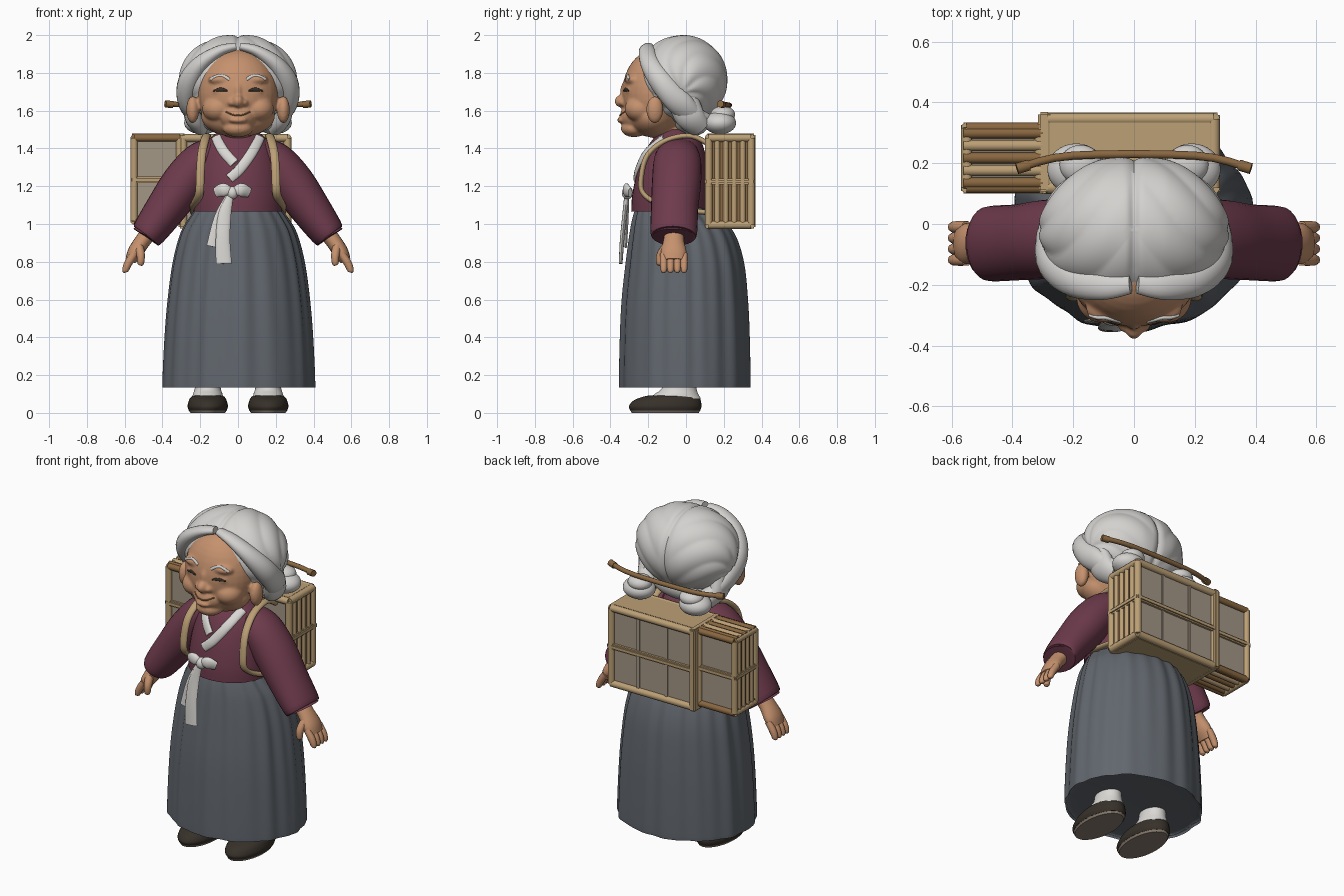
import bpy, bmesh
from math import sin, cos, pi, sqrt, exp, atan2
from mathutils import Vector, Matrix

if "Cube" in bpy.data.objects:
    bpy.data.objects.remove(bpy.data.objects["Cube"])

def material(name, *rgb):
    m = bpy.data.materials.new(name)
    m.use_nodes = True
    m.diffuse_color = (*rgb, 1)
    m.node_tree.nodes["Principled BSDF"].inputs["Base Color"].default_value = (*rgb, 1)
    return m

skin = material("skin", .56, .285, .155)
plum = material("plum cloth", .155, .043, .072)
slate = material("slate cloth", .12, .135, .155)
silver = material("silver hair", .65, .64, .62)
white = material("white cloth", .70, .69, .66)
tan = material("tan cane", .50, .35, .18)
panel = material("grey wicker panel", .37, .31, .235)
brown = material("brown wood", .25, .135, .052)
dark = material("dark leather", .038, .030, .022)
sole_mat = material("sole", .26, .21, .165)
built = []

def finish(bm, name, mat):
    bmesh.ops.recalc_face_normals(bm, faces=bm.faces)
    me = bpy.data.meshes.new(name)
    bm.to_mesh(me)
    bm.free()
    me.materials.append(mat)
    ob = bpy.data.objects.new(name, me)
    bpy.context.scene.collection.objects.link(ob)
    built.append(ob)
    return ob

def smooth(pts, k=5):
    """Catmull-Rom resampling of tuples of any length."""
    p = [pts[0]] + list(pts) + [pts[-1]]
    out = []
    for i in range(1, len(p) - 2):
        for t in (j / k for j in range(k)):
            out.append(tuple(b + .5*t*(c - a + t*(2*a - 5*b + 4*c - d + t*(3*(b - c) + d - a)))
                             for a, b, c, d in zip(*p[i-1:i+3])))
    return out + [tuple(pts[-1])]

def skin_rings(name, rings, mat):
    """Bridge closed rings of points and cap both ends."""
    bm = bmesh.new()
    vs = [[bm.verts.new(p) for p in r] for r in rings]
    n = len(vs[0])
    for a, b in zip(vs, vs[1:]):
        for i in range(n):
            bm.faces.new((a[i], a[(i+1) % n], b[(i+1) % n], b[i]))
    bm.faces.new(vs[0])
    bm.faces.new(vs[-1])
    return finish(bm, name, mat)

def tower(name, profile, mat, x=0, n=40, ripple=lambda a, z: 0, k=5):
    """Stack of horizontal ellipses: (z, centre y, x radius, y radius)."""
    angles = [2 * pi * i / n for i in range(n)]
    return skin_rings(name, [[(x + rx * (1 + ripple(a, z)) * cos(a), cy + ry * (1 + ripple(a, z)) * sin(a), z)
                              for a in angles] for z, cy, rx, ry in smooth(profile, k)], mat)

def sweep(name, path, mat, ref=(0, 1, 0), n=14, k=5):
    """Ellipse swept on a path: (x, y, z, side radius, radius along ref)."""
    pts = smooth(path, k)
    rings = []
    for i, p in enumerate(pts):
        t = Vector(pts[min(i+1, len(pts)-1)][:3]) - Vector(pts[max(i-1, 0)][:3])
        u = t.cross(Vector(ref)).normalized()
        v = u.cross(t).normalized()
        rings.append([Vector(p[:3]) + u * p[3] * cos(a) + v * p[4] * sin(a)
                      for a in (2 * pi * j / n for j in range(n))])
    return skin_rings(name, rings, mat)

def rod(name, pts, r, mat, ref=(0, 1, 0)):
    return sweep(name, [(*p, r, r) for p in pts], mat, ref, 10, 4)

def blob(name, loc, rad, mat, u=32, v=20):
    bm = bmesh.new()
    bmesh.ops.create_uvsphere(bm, u_segments=u, v_segments=v, radius=1,
                              matrix=Matrix.Translation(loc) @ Matrix.Diagonal((*rad, 1)))
    return finish(bm, name, mat)

def box(name, lo, hi, mat, bevel=.012):
    lo, hi = Vector(lo), Vector(hi)
    bm = bmesh.new()
    bmesh.ops.create_cube(bm, size=1, matrix=Matrix.Translation((lo + hi) / 2) @ Matrix.Diagonal((*(hi - lo), 1)))
    bmesh.ops.bevel(bm, geom=bm.edges[:], offset=bevel, segments=2, affect='EDGES')
    return finish(bm, name, mat)

# Skirt with gathered pleats and a closed underside
def pleats(a, z):
    return .014 * cos(22 * a + sin(3 * a)) * (.3 + z * .8) + .01 * cos(13 * a + 1) + .007 * cos(7 * a)

tower("skirt", [(.165, 0, .1, .08), (.155, 0, .36, .31), (.145, -.005, .395, .34), (.155, -.005, .402, .347),
                (.4, -.005, .39, .342), (.6, -.005, .373, .332), (.8, -.005, .345, .31),
                (.95, -.02, .305, .275), (1.03, -.05, .26, .23), (1.1, -.08, .21, .18)], slate, n=144, ripple=pleats)

# Jacket body
torso = [(1.065, -.085, .235, .205), (1.15, -.08, .235, .205), (1.27, -.07, .222, .19),
         (1.38, -.06, .195, .16), (1.45, -.05, .15, .125), (1.5, -.05, .09, .085)]
tower("jacket", torso, plum)

def chest(x, z):
    for a, b in zip(torso, torso[1:]):
        if a[0] <= z <= b[0]:
            t = (z - a[0]) / (b[0] - a[0])
            _, cy, rx, ry = (p + t * (q - p) for p, q in zip(a, b))
            return cy - ry * sqrt(max(0, 1 - (x / rx)**2))

# Crossed collar
for name, ends in (("collar_under", ((-.115, 1.46), (-.08, 1.39), (-.02, 1.32))),
                   ("collar_over", ((.115, 1.46), (.075, 1.38), (.01, 1.29), (-.045, 1.24)))):
    sweep(name, [(x, chest(x, z) - .004, z, .027, .012) for x, z in ends], white)

# Bow and hanging ribbons
blob("bow_knot", (-.03, -.31, 1.165), (.03, .03, .034), white)
for tip in (.06, -.12):
    sweep("bow_loop", [(-.03, -.31, 1.165, .015, .015), ((tip - .03) / 2, -.315, 1.18, .036, .02),
                       (tip, -.295, 1.165, .026, .012)], white)
sweep("long_ribbon", [(-.04, -.315, 1.15, .018, .012), (-.07, -.325, 1.05, .034, .012),
                      (-.08, -.338, .92, .038, .012), (-.075, -.346, .79, .042, .01)], white)
sweep("short_ribbon", [(-.05, -.31, 1.15, .016, .01), (-.1, -.314, 1.03, .028, .01),
                       (-.135, -.32, .88, .032, .008)], white)

# Arms, hands, straps and feet
for s, side in ((1, "left"), (-1, "right")):
    sweep(side + "_sleeve", [(s*.11, -.04, 1.395, .07, .1), (s*.195, -.045, 1.335, .102, .125),
                             (s*.285, -.05, 1.22, .116, .13), (s*.38, -.06, 1.085, .107, .125),
                             (s*.48, -.065, .945, .088, .122), (s*.478, -.065, .95, .065, .095)], plum, n=28)
    sweep(side + "_hand", [(s*.45, -.06, .98, .042, .05), (s*.505, -.065, .91, .042, .055),
                           (s*.545, -.065, .85, .04, .068), (s*.57, -.065, .805, .028, .06)], skin, n=18)
    for y in (-.118, -.082, -.046, -.01):
        sweep(side + "_finger", [(s*.55, y, .84, .02, .02), (s*.582, y, .79, .021, .02),
                                 (s*.597, y, .752, .016, .016), (s*.598, y, .742, .006, .006)], skin, n=10)
    sweep(side + "_thumb", [(s*.525, -.1, .885, .025, .025), (s*.515, -.135, .835, .022, .022),
                            (s*.515, -.14, .79, .017, .017), (s*.516, -.14, .78, .006, .006)], skin, n=10)
    sweep(side + "_strap", [(s*x, y, z, .014, .023) for x, y, z in (
        (.16, .14, 1.41), (.165, .03, 1.465), (.175, -.1, 1.445), (.192, -.2, 1.37), (.2, -.235, 1.26),
        (.205, -.225, 1.16), (.235, -.1, 1.09), (.23, .12, 1.06))], tan, ref=(1, 0, 0))
    tower(side + "_sole", [(0, -.11, .092, .178), (.014, -.11, .1, .185)], sole_mat, s*.16, k=1)
    tower(side + "_shoe", [(.012, -.11, .1, .185), (.035, -.11, .107, .192), (.065, -.1, .1, .178),
                           (.085, -.08, .088, .15), (.092, -.07, .07, .125)], dark, s*.16)
    tower(side + "_sock", [(.075, -.06, .084, .14), (.1, -.05, .078, .115), (.135, -.035, .068, .09),
                           (.22, -.03, .064, .08)], white, s*.16)

# Head: overlapping forms fused into one soft surface
first = len(built)
for name, loc, rad in (("head", (0, -.16, 1.69), (.212, .178, .235)), ("neck", (0, -.08, 1.47), (.09, .085, .09)),
                       ("muzzle", (0, -.265, 1.57), (.1, .085, .075)), ("chin", (0, -.275, 1.505), (.08, .07, .045)),
                       ("jaw", (0, -.18, 1.57), (.195, .125, .11)), ("nose", (0, -.342, 1.65), (.03, .036, .034)),
                       ("bridge", (0, -.315, 1.70), (.024, .034, .06)), ("lip", (0, -.335, 1.55), (.05, .03, .018))):
    blob(name, loc, rad, skin)
for s in (1, -1):
    for name, loc, rad in (("cheek", (s*.108, -.24, 1.61), (.082, .085, .07)),
                           ("nostril", (s*.032, -.33, 1.642), (.022, .026, .02)),
                           ("brow", (s*.085, -.275, 1.765), (.075, .05, .03)),
                           ("lid", (s*.09, -.288, 1.705), (.048, .032, .026)),
                           ("ear", (s*.24, -.165, 1.605), (.034, .045, .072))):
        blob(name, loc, rad, skin)
bpy.ops.object.select_all(action='DESELECT')
for ob in built[first:]:
    ob.select_set(True)
head = built[first]
del built[first + 1:]
bpy.context.view_layer.objects.active = head
bpy.ops.object.join()
fuse = head.modifiers.new("fuse", 'REMESH')
fuse.mode, fuse.voxel_size = 'VOXEL', .008
soften = head.modifiers.new("soften", 'SMOOTH')
soften.iterations = 6
for mod in ("fuse", "soften"):
    bpy.ops.object.modifier_apply(modifier=mod)
bpy.context.view_layer.update()

def on_face(pts, lift):
    return [head.ray_cast((x, -1, z), (0, 1, 0))[1] + Vector((0, -lift, 0)) for x, z in pts]

# Mouth, eyes and eyebrows laid on the face
steps = (0, .25, .5, .75, 1)
rod("mouth", on_face([(.065 * t, 1.575 + .02 * t * t) for t in (-1, -.5, 0, .5, 1)], 0), .004, brown, (0, 0, 1))
for s, side in ((1, "left"), (-1, "right")):
    eye = on_face([(s * (.055 + .075 * t), 1.705 + .007 * sin(pi * t)) for t in steps], 0)
    sweep(side + "_eye", [(*p, .003 + .007 * sin(pi * t), .004) for p, t in zip(eye, steps)], dark)
    brow = on_face([(s * (.045 + .1 * t), 1.765 + .02 * sin(pi * t)) for t in steps], -.003)
    sweep(side + "_eyebrow", [(*p, .009, .007) for p in brow], silver)

# Hair cap with centre parting and combed strands
hair = blob("hair_cap", (0, 0, 0), (1, 1, 1), silver, 128, 80)
for v in hair.data.vertices:
    x, y, z = v.co
    part = .05 * exp(-(x / .05)**2) * max(0, min(1, z + .7 + y))
    strand = .03 * abs(sin(4.5 * atan2(y, z + .3) + 6 * abs(x))) * min(1, abs(x) * 3)
    f = 1.0 - part + strand
    v.co = (x * .305 * f, -.02 + y * .24 * f, 1.765 + z * .235 * f)

# Swept side locks, buns and hairpin
for s, side in ((1, "left"), (-1, "right")):
    sweep(side + "_front_lock", [(s*.012, -.2, 1.94, .02, .03), (s*.1, -.205, 1.915, .03, .045),
                                 (s*.2, -.185, 1.845, .045, .055), (s*.258, -.125, 1.75, .06, .065),
                                 (s*.27, -.04, 1.65, .05, .07), (s*.225, .04, 1.575, .045, .06),
                                 (s*.17, .13, 1.545, .03, .04)], silver, n=18)
    sweep(side + "_nape_lock", [(s*.25, -.02, 1.67, .04, .08), (s*.235, .02, 1.57, .05, .08),
                                (s*.2, .08, 1.51, .04, .06)], silver, n=16)
    blob(side + "_bun", (s*.19, .18, 1.535), (.095, .085, .06), silver)
    blob(side + "_bun_coil", (s*.175, .195, 1.58), (.07, .065, .045), silver)
    rod(side + "_pin_tip", [(s*.345, .194, 1.632), (s*.385, .182, 1.636)], .019, brown)
blob("nape_hair", (0, .03, 1.55), (.2, .1, .085), silver)
rod("hairpin", [(-.37, .187, 1.635), (-.2, .225, 1.63), (.2, .225, 1.63), (.37, .187, 1.635)], .014, brown)

# Back frame: a large hamper and a smaller bundle beside it
def hamper(name, x0, x1, y0, y1, z0, z1, pole, r):
    box(name + "_body", (x0, y0, z0), (x1, y1, z1), panel)
    for z in (z0, z1):
        for y in (y0, y1):
            rod(name + "_long_pole", [(x0, y, z), (x1, y, z)], r, pole)
    for x in (x0, x1):
        box(name + "_end_plate", (x - .004, y0, z0), (x + .004, y1, z1), brown, .002)
        for z in (z0, z1):
            rod(name + "_cross_pole", [(x, y0, z), (x, y1, z)], r, tan, (1, 0, 0))
        for i in range(6):
            y = y0 + (y1 - y0) * i / 5
            rod(name + "_end_slat", [(x, y, z0), (x, y, z1)], r if i in (0, 5) else r * .75, tan)
    zm = (z0 + z1) / 2
    box(name + "_middle_band", (x0 - r, y0 - r, zm - .017), (x1 + r, y1 + r, zm + .017), tan, .008)

hamper("hamper", -.29, .262, .12, .345, .995, 1.455, tan, .021)
hamper("bundle", -.55, -.31, .12, .315, 1.015, 1.455, brown, .019)
for name, z in (("hamper_lid", 1.44), ("hamper_floor", .975)):
    box(name, (-.29, .12, z), (.262, .345, z + .033), tan)
box("joining_band", (-.315, .105, .975), (-.275, .368, 1.478), tan, .008)
for x in (-.11, .08):
    box("hamper_batten", (x - .01, .12, 1.0), (x + .01, .352, 1.45), panel, .003)
for i in range(5):
    for z in (1.02, 1.46):
        rod("bundle_slat", [(-.56, .135 + i * .041, z), (-.3, .135 + i * .041, z)], .019, tan if i % 2 else brown)

# Smooth shading with sharp creases kept
bpy.ops.object.select_all(action='DESELECT')
for ob in built:
    ob.select_set(True)
bpy.ops.object.shade_smooth_by_angle(angle=.9)
